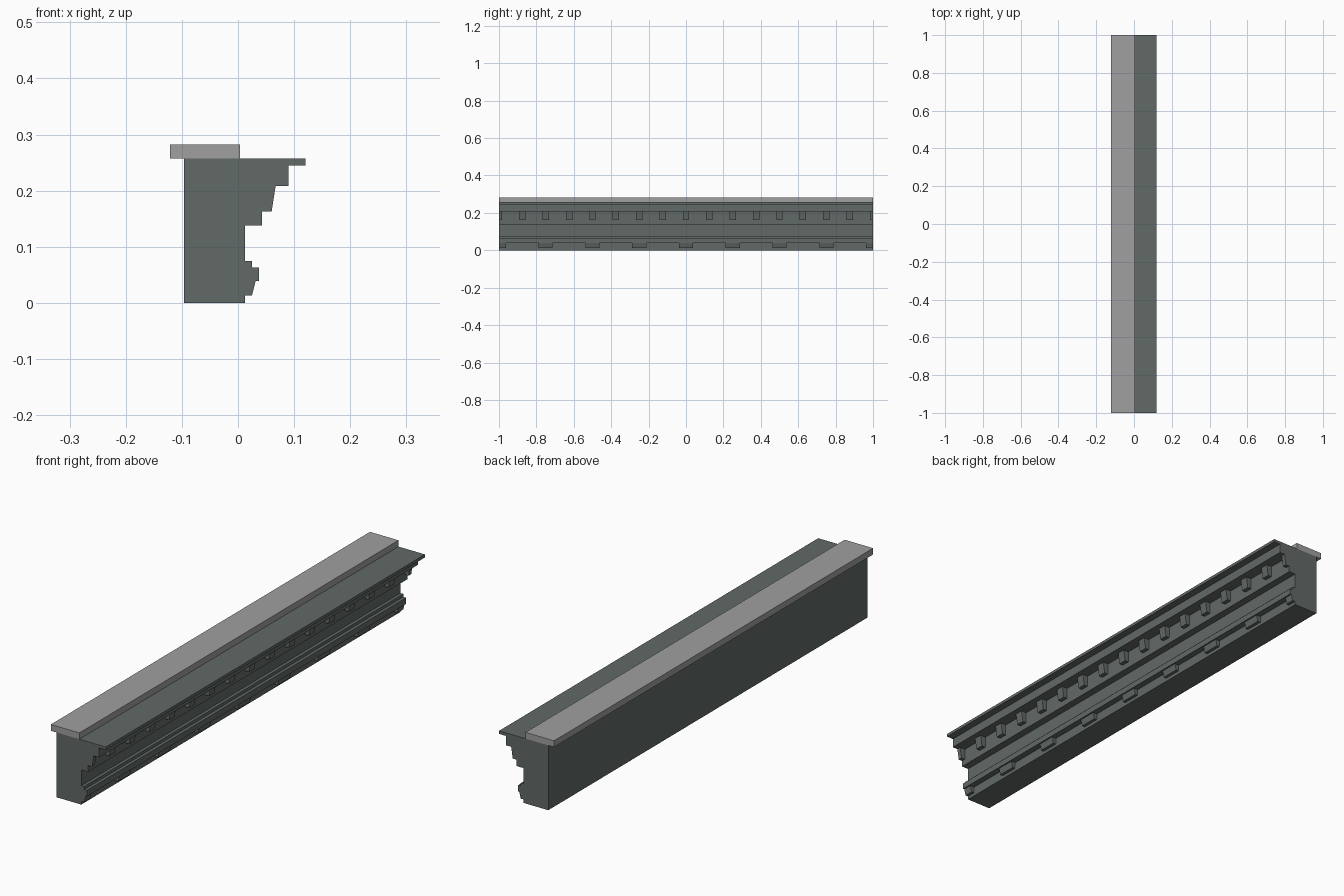
import bpy, bmesh

if "Cube" in bpy.data.objects:
    bpy.data.objects.remove(bpy.data.objects["Cube"])


def material(name, rgb):
    m = bpy.data.materials.new(name)
    m.diffuse_color = (*rgb, 1)
    m.use_nodes = True
    m.node_tree.nodes["Principled BSDF"].inputs["Base Color"].default_value = m.diffuse_color
    return m


slate = material("slate_grey", (0.122, 0.144, 0.136))
stone = material("light_stone", (0.35, 0.35, 0.35))


def extrude_y(name, profile, spans, mat):
    """Sweep an x-z profile along each y span, all in one object."""
    bm = bmesh.new()
    for y0, y1 in spans:
        face = bm.faces.new([bm.verts.new((x, y0, z)) for x, z in profile])
        out = bmesh.ops.extrude_face_region(bm, geom=[face])
        moved = [v for v in out["geom"] if isinstance(v, bmesh.types.BMVert)]
        bmesh.ops.translate(bm, verts=moved, vec=(0, y1 - y0, 0))
    bmesh.ops.recalc_face_normals(bm, faces=bm.faces)
    mesh = bpy.data.meshes.new(name)
    bm.to_mesh(mesh)
    bm.free()
    mesh.materials.append(mat)
    obj = bpy.data.objects.new(name, mesh)
    bpy.context.collection.objects.link(obj)
    return obj


def row(step, width):
    """Evenly spaced spans centred on y = 0, halved at both ends."""
    n = round(1 / step)
    return [(max(-1, i * step - width / 2), min(1, i * step + width / 2))
            for i in range(-n, n + 1)]


# Moulded cornice body
extrude_y("cornice_body", [
    (-0.096, 0), (0.0125, 0), (0.0125, 0.039), (0.0375, 0.039),
    (0.0375, 0.063), (0.025, 0.063), (0.025, 0.075), (0.0125, 0.075),
    (0.0125, 0.138), (0.043, 0.138), (0.043, 0.208), (0.09, 0.208),
    (0.09, 0.245), (0.12, 0.245), (0.12, 0.257), (-0.096, 0.257)],
    [(-1, 1)], slate)

# Small brackets under the top ledge
extrude_y("upper_dentils",
          [(0.043, 0.163), (0.06, 0.163), (0.067, 0.208), (0.043, 0.208)],
          row(0.125, 0.034), slate)

# Wide blocks under the lower band
extrude_y("lower_blocks",
          [(0.0125, 0.0135), (0.025, 0.0135), (0.0315, 0.039), (0.0125, 0.039)],
          row(0.25, 0.075), slate)

# Coping slab along the back of the top
extrude_y("coping_slab",
          [(-0.121, 0.257), (0.004, 0.257), (0.004, 0.282), (-0.121, 0.282)],
          [(-1, 1)], stone)
